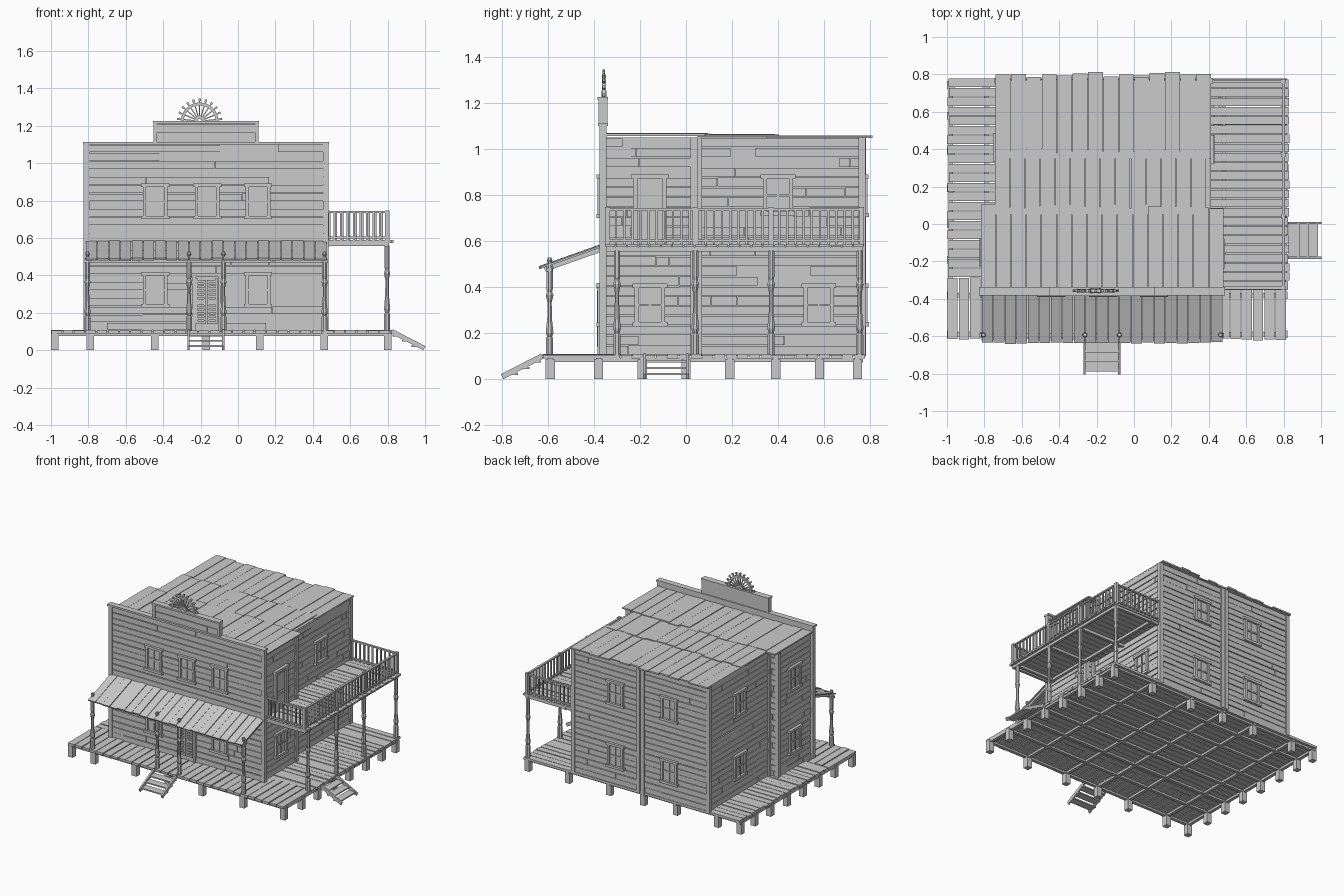
import bpy, bmesh, math, random
from mathutils import Matrix, Vector

if "Cube" in bpy.data.objects:
    bpy.data.objects.remove(bpy.data.objects["Cube"])
random.seed(4)
R = random.uniform
I = Matrix.Identity(4)


def finish(name, bm, smooth=False):
    bmesh.ops.recalc_face_normals(bm, faces=bm.faces)
    me = bpy.data.meshes.new(name)
    bm.to_mesh(me)
    bm.free()
    ob = bpy.data.objects.new(name, me)
    bpy.context.collection.objects.link(ob)
    return ob


def boxes(name, items, M=I):
    """Join boxes (x0,x1,y0,y1,z0,z1[,matrix]) into one object."""
    bm = bmesh.new()
    for b in items:
        c = Vector(((b[0] + b[1]) / 2, (b[2] + b[3]) / 2, (b[4] + b[5]) / 2))
        L = b[6] if len(b) > 6 else I
        S = Matrix.Diagonal((b[1] - b[0], b[3] - b[2], b[5] - b[4], 1))
        bmesh.ops.create_cube(bm, size=1, matrix=M @ L @ Matrix.Translation(c) @ S)
    return finish(name, bm)


def strips(u0, u1, v0, v1, w, gap=.004, jit=0.0):
    """Split a rectangle into boards: width along u, length along v."""
    n = max(1, round((u1 - u0) / w))
    s = (u1 - u0) / n
    return [(u0 + i * s + gap / 2, u0 + (i + 1) * s - gap / 2,
             v0 - R(0, jit), v1 + R(0, jit)) for i in range(n)]


def turn(x, y, a):
    """Wall frame: local x runs along the wall, local -y points outward."""
    return Matrix.Translation((x, y, 0)) @ Matrix.Rotation(math.radians(a), 4, 'Z')


def siding(name, M, u0, u1, z0, z1):
    out = []
    for a, b, c, d in strips(z0, z1, u0, u1, .043, .003):
        cuts = sorted([c, d] + [R(c + .05, d - .05) for _ in range(random.randint(0, 2))])
        for p, q in zip(cuts, cuts[1:]):
            out.append((p + .001, q - .001, -R(.006, .011), .003, a, b + R(-.003, 0)))
    boxes(name, out, M)


def window(name, M, cx, z0, z1):
    a, b = cx - .066, cx + .066
    m = (z0 + z1) / 2
    boxes(name, [(a, b, -.013, 0, z0, z1),
                 (a, a + .018, -.024, 0, z0, z1), (b - .018, b, -.024, 0, z0, z1),
                 (a - .01, b + .01, -.028, 0, z1 - .018, z1),
                 (a - .01, b + .01, -.03, 0, z0, z0 + .018),
                 (cx - .004, cx + .004, -.019, 0, z0, z1),
                 (a, b, -.02, 0, m - .005, m + .005)], M)


def post(name, x, y, z0, z1, cap=True):
    h = z1 - z0
    prof = [(0, .017), (.2, .017), (.22, .012), (.26, .018), (.42, .011), (.6, .010),
            (.68, .018), (.72, .012), (.75, .015), (1, .015)]
    prof = [(z0 + t * h, r) for t, r in prof]
    if cap:  # ball finial through the awning
        prof += [(z1 + .012, .008), (z1 + .025, .013), (z1 + .038, .009)]
    bm = bmesh.new()
    rings = [[bm.verts.new((x + r * math.cos(k * math.pi / 4 + .3927),
                            y + r * math.sin(k * math.pi / 4 + .3927), z)) for k in range(8)]
             for z, r in prof]
    for p, q in zip(rings, rings[1:]):
        for k in range(8):
            bm.faces.new((p[k], p[(k + 1) % 8], q[(k + 1) % 8], q[k]))
    bm.faces.new(rings[0])
    bm.faces.new(rings[-1])
    finish(name, bm)


# Foundation: perimeter posts and a grid of beams
xs = [-.98, -.79, -.445, -.17, .115, .46, .8]
ys = [-.59, -.38, -.19, 0, .19, .39, .58, .745]
boxes("foundation_posts", [(x - .02, x + .02, y - .02, y + .02, 0, .085) for x in xs for y in ys
                           if x in (xs[0], xs[-1]) or y in (ys[0], ys[-1])])
boxes("foundation_beams", [(x - .012, x + .012, -.61, .77, .074, .092) for x in xs]
      + [(-1, .82, y - .012, y + .012, .076, .092) for y in ys])

# Lower deck boards
boxes("front_deck", [(a, b, c, d, .09, .104 + R(0, .005)) for a, b, c, d in
                     strips(-1, .815, -.612, -.29, .06, .006, .012)])
boxes("main_deck", [(c, d, a, b, .09, .104 + R(0, .005)) for a, b, c, d in
                    strips(-.285, .78, -.99, .815, .05, .005, .01)])

# Building cores
boxes("front_block", [(-.795, .455, -.35, .04, .1, 1.05), (-.8, .465, -.36, -.345, .1, 1.1)])
boxes("rear_block", [(-.725, .4, .03, .765, .1, 1.05)])
boxes("sign_board", [(-.44, .1, -.365, -.345, 1.1, 1.215)])

# Wall frames and siding
front, back = turn(0, -.36, 0), turn(0, .765, 180)
right_f, right_r = turn(.455, 0, 90), turn(.4, 0, 90)
left_f, left_r = turn(-.795, 0, -90), turn(-.725, 0, -90)
siding("front_siding", front, -.8, .465, .105, 1.1)
siding("right_front_siding", right_f, -.35, .04, .105, 1.05)
siding("right_rear_siding", right_r, .04, .765, .105, 1.05)
siding("left_front_siding", left_f, -.04, .35, .105, 1.05)
siding("left_rear_siding", left_r, -.765, -.04, .105, 1.05)
siding("back_siding", back, -.4, .725, .105, 1.05)
siding("front_block_back_siding_left", turn(0, .04, 180), .725, .795, .105, 1.05)
siding("front_block_back_siding_right", turn(0, .04, 180), -.455, -.4, .105, 1.05)
siding("sign_siding", turn(0, -.363, 0), -.44, .1, 1.115, 1.21)

# Corner boards
corner = [(-.81, -.36, 1.1), (.47, -.36, 1.1), (-.797, .035, 1.05), (.457, .035, 1.05),
          (-.73, .765, 1.05), (.405, .765, 1.05), (-.73, .055, 1.05), (.405, .055, 1.05),
          (-.145, .768, 1.05), (-.18, .768, 1.05)]
boxes("corner_boards", [(x - .015, x + .015, y - .015, y + .015, .1, z) for x, y, z in corner])
# Parapet caps and sign frame
boxes("parapet_trim", [(-.83, .487, -.382, -.338, 1.1, 1.114), (-.455, .112, -.385, -.338, 1.213, 1.226),
                       (-.452, -.432, -.38, -.342, 1.11, 1.215), (.09, .11, -.38, -.342, 1.11, 1.215)])

# Windows
for i, x in enumerate((-.443, -.165, .107)):
    window(f"front_upper_window_{i}", front, x, .7, .89)
for i, x in enumerate((-.443, .107)):
    window(f"front_lower_window_{i}", front, x, .228, .417)
window("right_front_window", right_f, -.157, .23, .415)
window("balcony_window", right_r, .4, .71, .89)
window("right_rear_window", right_r, .577, .23, .415)
for z0, lev in ((.23, "lower"), (.705, "upper")):
    window(f"back_{lev}_window_a", back, -.045, z0, z0 + .185)
    window(f"back_{lev}_window_b", back, .405, z0, z0 + .185)
    window(f"left_rear_{lev}_window", left_r, -.41, z0, z0 + .185)
    window(f"left_front_{lev}_window", left_f, .15, z0, z0 + .185)

# Balcony door
boxes("balcony_door", [(-.215, -.099, -.014, 0, .585, .88), (-.23, -.21, -.026, 0, .585, .89),
                       (-.104, -.084, -.026, 0, .585, .89), (-.237, -.077, -.029, 0, .872, .892),
                       (-.198, -.116, -.02, 0, .61, .7), (-.198, -.116, -.02, 0, .725, .855)], right_f)

# Entrance frame and louvred swing doors
boxes("entrance_frame", [(-.245, -.228, -.024, 0, .1, .41), (-.108, -.091, -.024, 0, .1, .41),
                         (-.25, -.086, -.028, 0, .395, .412), (-.23, -.106, -.012, 0, .1, .4)], front)
doors = []
for s in (-1, 1):
    D = turn(-.168, 0, 0) @ Matrix.Diagonal((s, 1, 1, 1))
    doors += [(.003, .013, -.026, -.012, .14, .375, D), (.048, .058, -.026, -.012, .14, .385, D)]
    doors += [(.01, .05, -.026, -.012, z, z + .014, D) for z in (.14, .25, .36)]
    doors += [(.01, .05, -.021, -.014, .162 + k * .02, .174 + k * .02, D) for k in range(10)]
boxes("swing_doors", doors, front)

# Roof: three overlapping rows of wide boards
roof = []
for x0, x1, y0, y1, z in ((-.82, .48, -.345, .085, 1.058), (-.745, .385, .05, .385, 1.053),
                          (-.742, .412, .35, .79, 1.048)):
    for a, b, c, d in strips(x0, x1, y0, y1, .082, .003, .0):
        roof.append((a, b, c, d + R(-.005, .022), z, z + R(.007, .012)))
boxes("roof_boards", roof)

# Awning
A = Matrix.Translation((0, -.362, .575)) @ Matrix.Rotation(.34, 4, 'X')
boxes("awning_boards", [(a, b, -.282 - R(0, .012), .004, 0, R(.008, .014)) for a, b, c, d in
                        strips(-.815, .475, 0, 1, .062, .003)], A)
boxes("awning_rafters", [(x - .01, x + .01, -.27, 0, -.018, 0) for x in (-.79, -.53, -.265, -.08, .19, .455)], A)
boxes("awning_beam", [(-.825, .48, -.607, -.583, .468, .484)])
for i, x in enumerate((-.805, -.262, -.078, .463)):
    post(f"awning_post_{i}", x, -.593, .1, .49)

# Balcony
boxes("balcony_deck", [(c, d, a, b, .574, .584 + R(0, .005)) for a, b, c, d in
                       strips(-.355, .775, .4, .822, .05, .005, .012)])
py = (-.3, .04, .37, .755)
boxes("balcony_beams", [(.787, .807, -.345, .77, .555, .575), (.47, .49, -.345, .77, .555, .575)]
      + [(.4, .807, y - .01, y + .01, .556, .575) for y in (-.335,) + py])
for i, y in enumerate(py):
    post(f"balcony_post_{i}", .797, y, .1, .56, False)
rail = []
for z in (.598, .733):
    rail += [(.79, .806, -.35, .77, z, z + .01), (.46, .806, -.35, -.334, z, z + .01),
             (.4, .806, .755, .771, z, z + .01)]
boxes("balcony_rails", rail)
bal = [(.798, -.34 + k * 1.1 / 31) for k in range(32)]
bal += [(.48 + k * .035, -.342) for k in range(9)] + [(.42 + k * .035, .763) for k in range(11)]
boxes("balcony_balusters", [(x - .005, x + .005, y - .005, y + .005, .585, .735) for x, y in bal])
boxes("balcony_newels", [(x - .011, x + .011, y - .011, y + .011, .58, .748) for x, y in
                         ((.798, -.342), (.798, .04), (.798, .37), (.798, .763), (.475, -.342), (.415, .763))])


# Stairs: sloped stringers, treads
def stairs(name, M):
    slope = Matrix.Translation((0, -.185, .0)) @ Matrix.Rotation(math.atan2(.095, .185), 4, 'X')
    bm_items = [(s * .093 - .006, s * .093 + .006, .008, .205, -.004, .02, slope) for s in (-1, 1)]
    bm_items += [(-.098, .098, -.17 + k * .05, -.112 + k * .05, .018 + k * .027, .027 + k * .027)
                 for k in range(3)]
    boxes(name, bm_items, M)


stairs("front_stairs", turn(-.172, -.618, 0))
stairs("side_stairs", turn(.815, -.087, 90))

# Half wagon wheel on the sign: spun rim and hub, spokes with knobs
W = Matrix.Translation((-.205, -.357, 1.224))
for name, r0, r1, t in (("wheel_rim", .085, .1, .009), ("wheel_hub", .012, .03, .011)):
    bm = bmesh.new()
    vs = [bm.verts.new(W @ Vector(p)) for p in ((r0, -t, 0), (r1, -t, 0), (r1, t, 0), (r0, t, 0))]
    f = bm.faces.new(vs)
    bmesh.ops.spin(bm, geom=[f] + list(f.edges) + vs, cent=W.translation, axis=(0, -1, 0),
                   angle=math.pi, steps=18)
    finish(name, bm)
spokes = []
for k in range(11):
    S = Matrix.Rotation(-math.pi * (k + .35) / 10.7, 4, 'Y')
    spokes += [(.025, .09, -.004, .004, -.003, .003, S), (.095, .11, -.003, .003, -.003, .003, S),
               (.107, .121, -.006, .006, -.006, .006, S)]
boxes("wheel_spokes", spokes, W)
